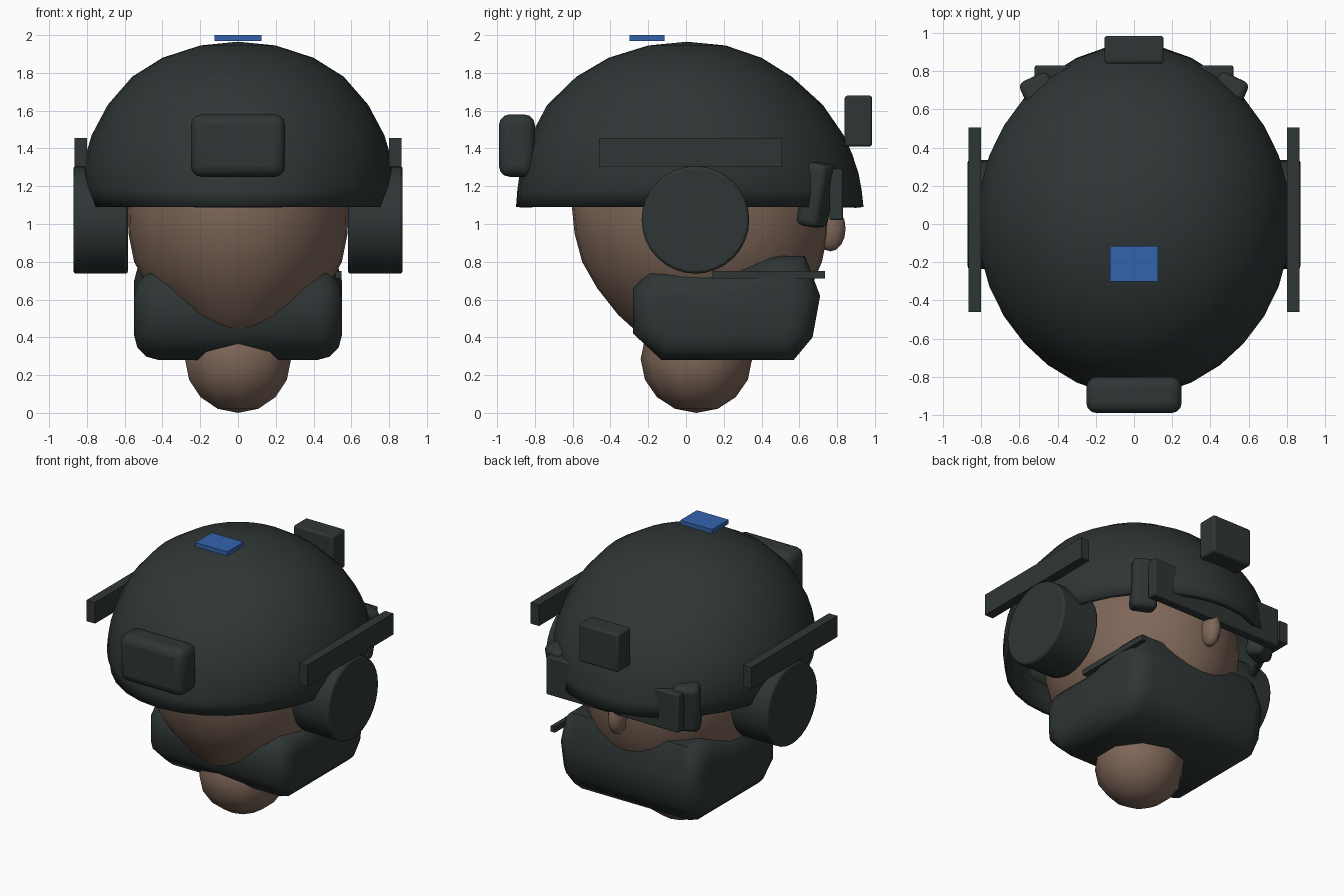
import bpy, bmesh, math
from mathutils import Matrix

if "Cube" in bpy.data.objects:
    bpy.data.objects.remove(bpy.data.objects["Cube"])


def material(name, rgb):
    m = bpy.data.materials.new(name)
    m.diffuse_color = (*rgb, 1)
    m.use_nodes = True
    m.node_tree.nodes["Principled BSDF"].inputs["Base Color"].default_value = m.diffuse_color
    return m


DARK = material("dark_grey_green", (0.028, 0.037, 0.036))
SKIN = material("skin_brown", (0.21, 0.135, 0.098))
BLUE = material("blue", (0.035, 0.125, 0.42))


def finish(name, bm, mat, bevel=0, segments=3, angle=40, smooth=True):
    bmesh.ops.recalc_face_normals(bm, faces=bm.faces)
    me = bpy.data.meshes.new(name)
    bm.to_mesh(me)
    bm.free()
    me.materials.append(mat)
    ob = bpy.data.objects.new(name, me)
    bpy.context.collection.objects.link(ob)
    if bevel:
        b = ob.modifiers.new("Bevel", 'BEVEL')
        b.width, b.segments, b.limit_method = bevel, segments, 'ANGLE'
        b.angle_limit = math.radians(35)
    if smooth:
        bpy.ops.object.select_all(action='DESELECT')
        ob.select_set(True)
        bpy.context.view_layer.objects.active = ob
        bpy.ops.object.shade_smooth_by_angle(angle=math.radians(angle))
    return ob


def box(name, lo, hi, mat=DARK, bevel=0, rot=None):
    bm = bmesh.new()
    size = [b - a for a, b in zip(lo, hi)]
    mid = [(a + b) / 2 for a, b in zip(lo, hi)]
    m = Matrix.Translation(mid) @ (rot or Matrix()) @ Matrix.Diagonal((*size, 1))
    bmesh.ops.create_cube(bm, size=1, matrix=m)
    return finish(name, bm, mat, bevel, smooth=bevel > 0)


def ball(name, centre, radii, mat=SKIN, u=24, v=16):
    bm = bmesh.new()
    m = Matrix.Translation(centre) @ Matrix.Diagonal((*radii, 1))
    bmesh.ops.create_uvsphere(bm, u_segments=u, v_segments=v, radius=1, matrix=m)
    return finish(name, bm, mat, angle=70)


def loft(name, rows, mat, n=32, cap=None, close_bottom=False, angle=60):
    """Stack of ellipses: (z, half width, back y, front y)."""
    bm = bmesh.new()
    rings = []
    for z, rx, y0, y1 in rows:
        rings.append([bm.verts.new((rx * math.cos(2 * math.pi * i / n),
                                    (y0 + y1) / 2 + (y1 - y0) / 2 * math.sin(2 * math.pi * i / n), z))
                      for i in range(n)])
    for a, b in zip(rings, rings[1:]):
        for i in range(n):
            j = (i + 1) % n
            bm.faces.new((a[i], a[j], b[j], b[i]))
    if cap is not None:
        top = bm.verts.new((0, (rows[-1][2] + rows[-1][3]) / 2, cap))
        for i in range(n):
            bm.faces.new((rings[-1][i], rings[-1][(i + 1) % n], top))
    if close_bottom:
        bm.faces.new(rings[0][::-1])
    return finish(name, bm, mat, angle=angle)


# helmet shell, open underneath
helmet = loft("helmet", [(1.09, .785, -.90, .94), (1.18, .81, -.893, .93), (1.27, .82, -.88, .913),
                         (1.37, .805, -.855, .88), (1.47, .775, -.82, .835), (1.63, .69, -.735, .725),
                         (1.78, .56, -.58, .56), (1.88, .40, -.41, .40), (1.945, .2, -.2, .21)],
              DARK, cap=1.965)
s = helmet.modifiers.new("Thickness", 'SOLIDIFY')
s.thickness, s.offset = 0.04, -1

# head, nose and neck
loft("head", [(.36, .10, -.12, .30), (.42, .22, -.25, .45), (.52, .35, -.36, .56), (.66, .475, -.47, .66),
              (.80, .55, -.55, .72), (.95, .58, -.59, .75), (1.10, .585, -.605, .755),
              (1.30, .54, -.55, .70), (1.48, .40, -.42, .55), (1.58, .2, -.2, .32)],
     SKIN, cap=1.62, close_bottom=True)
ball("nose", (0, .765, .975), (.058, .08, .12), u=12, v=8)
ball("neck", (0, .055, .285), (.295, .295, .285), u=10, v=8)

# face covering: side profile extruded across and rounded
profile = [(-.28, .42), (-.28, .66), (-.19, .75), (.20, .75), (.45, .83), (.63, .83),
           (.71, .62), (.67, .40), (.57, .28), (-.13, .28)]
bm = bmesh.new()
face = bm.faces.new([bm.verts.new((-.55, y, z)) for y, z in profile])
ext = bmesh.ops.extrude_face_region(bm, geom=[face])
bmesh.ops.translate(bm, vec=(1.10, 0, 0), verts=[v for v in ext["geom"] if isinstance(v, bmesh.types.BMVert)])
bmesh.ops.recalc_face_normals(bm, faces=bm.faces)
sides = [e for e in bm.edges if e.verts[0].co.x * e.verts[1].co.x > 0]
bmesh.ops.bevel(bm, geom=sides, offset=.13, segments=3, profile=.5, affect='EDGES', clamp_overlap=True)
finish("face_covering", bm, DARK, angle=60)

# parts repeated on both sides
for side, label in ((1, "right"), (-1, "left")):
    bm = bmesh.new()
    m = Matrix.Translation((side * .727, .05, 1.022)) @ Matrix.Rotation(math.pi / 2, 4, 'Y')
    bmesh.ops.create_cone(bm, cap_ends=True, segments=32, radius1=.285, radius2=.285, depth=.29, matrix=m)
    finish("ear_cup_" + label, bm, DARK, bevel=.015, segments=2)
    xs = sorted((side * .80, side * .866))
    box("side_rail_" + label, (xs[0], -.46, 1.305), (xs[1], .505, 1.455))
    xs = sorted((side * .41, side * .58))
    rot = Matrix.Rotation(math.radians(-25 * side), 4, 'Z') @ Matrix.Rotation(math.radians(-10), 4, 'X')
    box("goggle_end_" + label, (xs[0], .625, .985), (xs[1], .755, 1.325), bevel=.035, rot=rot)

# goggle bar, mostly under the helmet edge
box("goggle_bar", (-.52, .76, 1.02), (.52, .83, 1.29), bevel=.01)

# microphone boom on the right
box("microphone_boom", (.515, .14, .712), (.548, .735, .752))

# pouch, mount and top patch
box("rear_pouch", (-.25, -.99, 1.25), (.25, -.80, 1.58), bevel=.055)
box("front_mount", (-.155, .84, 1.41), (.155, .985, 1.68), bevel=.015)
box("top_patch", (-.125, -.30, 1.97), (.125, -.115, 2.0), BLUE)
